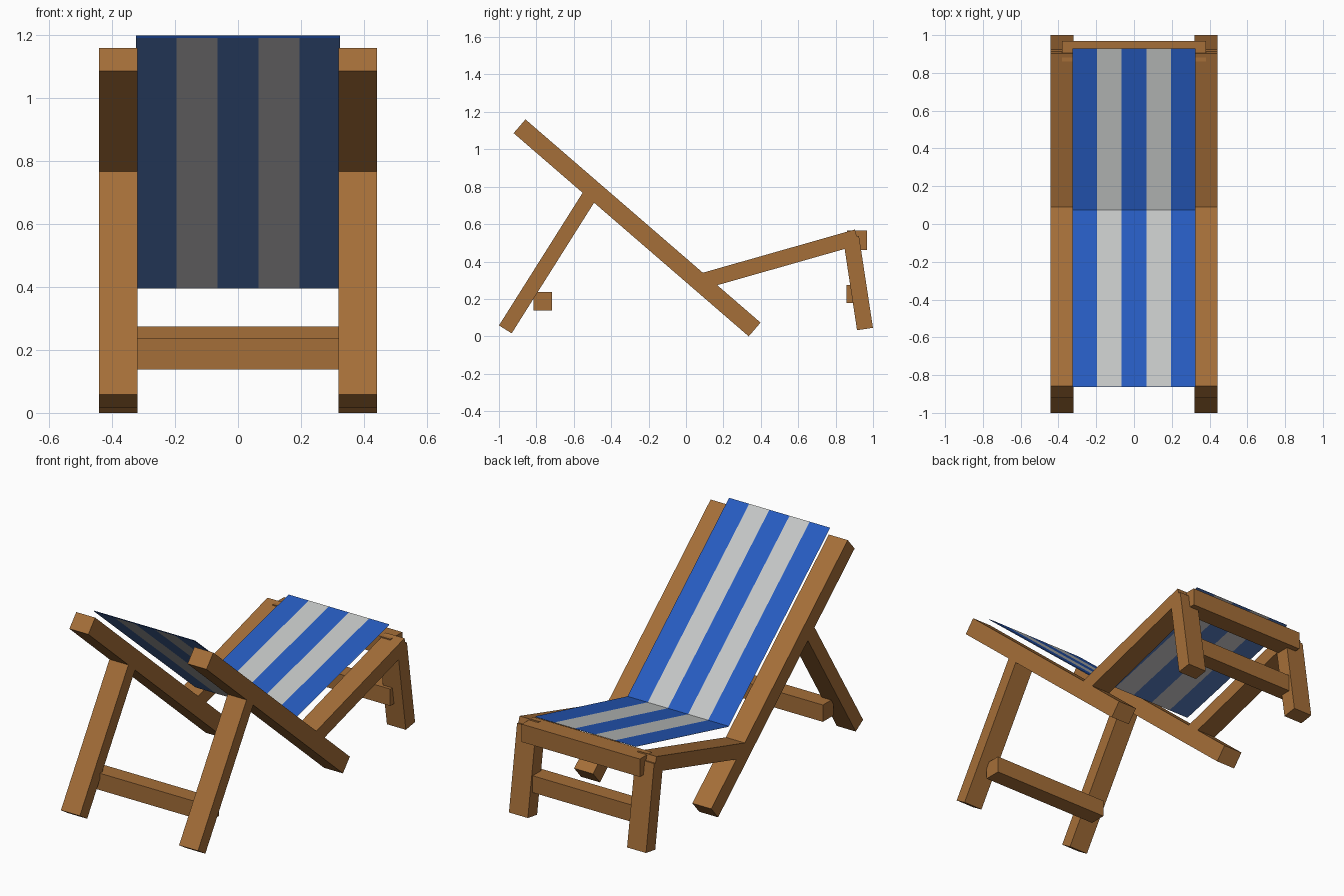
import bpy, bmesh, math
from mathutils import Matrix, Vector

if "Cube" in bpy.data.objects:
    bpy.data.objects.remove(bpy.data.objects["Cube"])


def material(name, rgb):
    m = bpy.data.materials.new(name)
    m.diffuse_color = (*rgb, 1)
    m.use_nodes = True
    m.node_tree.nodes["Principled BSDF"].inputs["Base Color"].default_value = m.diffuse_color
    return m


WOOD = material("warm_wood", (0.374, 0.157, 0.040))
BLUE = material("blue_canvas", (0.0195, 0.106, 0.527))
PALE = material("pale_canvas", (0.55, 0.565, 0.56))
FADED = material("faded_blue_canvas", (0.089, 0.188, 0.491))
GREY = material("faded_pale_canvas", (0.56, 0.55, 0.555))


def finish(name, bm, mats):
    me = bpy.data.meshes.new(name)
    bm.to_mesh(me)
    bm.free()
    for m in mats:
        me.materials.append(m)
    ob = bpy.data.objects.new(name, me)
    bpy.context.collection.objects.link(ob)
    return ob


def beam(name, a, b, x0, x1, thick):
    """Wooden bar running from a to b, both (y, z), between x0 and x1."""
    a, b = Vector((0, *a)), Vector((0, *b))
    d = b - a
    mid = (a + b) / 2 + Vector(((x0 + x1) / 2, 0, 0))
    bm = bmesh.new()
    bmesh.ops.create_cube(bm, size=1, matrix=Matrix.Translation(mid)
                          @ Matrix.Rotation(math.atan2(d.z, d.y), 4, 'X')
                          @ Matrix.Diagonal((x1 - x0, d.length, thick, 1)))
    finish(name, bm, [WOOD])


# Side frames: back rail, seat rail, propping leg and short rear leg
IN, OUT = 0.32, 0.442
for side, x0, x1 in (("left", -OUT, -IN), ("right", IN, OUT)):
    beam("back_rail_" + side, (-0.890, 1.123), (0.367, 0.0365), x0, x1, 0.097)
    beam("seat_rail_" + side, (0.07, 0.29), (0.914, 0.53), x0, x1, 0.085)
    beam("front_leg_" + side, (-0.966, 0.037), (-0.505, 0.768), x0, x1, 0.080)
    beam("rear_leg_" + side, (0.957, 0.039), (0.882, 0.531), x0, x1, 0.086)

# Crossbars joining the two frames
BAR = 0.381
beam("front_crossbar", (-0.815, 0.187), (-0.717, 0.187), -BAR, BAR, 0.098)
beam("rear_lower_crossbar", (0.858, 0.226), (0.955, 0.226), -BAR, BAR, 0.098)
beam("rear_upper_crossbar", (0.860, 0.513), (0.969, 0.513), -BAR, BAR, 0.104)

# Canvas sling: folded thin sheets with five lengthwise stripes
HALF, STRIPES = 0.325, 5


def striped_sheet(name, profile, mats, down):
    bm = bmesh.new()
    rows = [[bm.verts.new((-HALF + 2 * HALF * i / STRIPES, y, z))
             for i in range(STRIPES + 1)] for y, z in profile]
    for r0, r1 in zip(rows, rows[1:]):
        for i in range(STRIPES):
            f = bm.faces.new((r0[i], r0[i + 1], r1[i + 1], r1[i]))
            f.material_index = i % 2
            if down:
                f.normal_flip()
    finish(name, bm, mats)


striped_sheet("canvas_sling", [(-0.861, 1.2), (0.074, 0.4), (0.93, 0.61)],
              [BLUE, PALE], False)
striped_sheet("canvas_underside",
              [(-0.858, 1.1925), (0.073, 0.396), (0.929, 0.606)],
              [FADED, GREY], True)

# Hem along the top edge of the sling, folded to the underside
bm = bmesh.new()
quad = [bm.verts.new(v) for v in ((-HALF, -0.8625, 1.199), (HALF, -0.8625, 1.199),
                                  (HALF, -0.8575, 1.1915), (-HALF, -0.8575, 1.1915))]
bm.faces.new(quad)
bm.normal_update()
if bm.faces[:][0].normal.z > 0:
    bm.faces[:][0].normal_flip()
finish("top_hem", bm, [BLUE])
